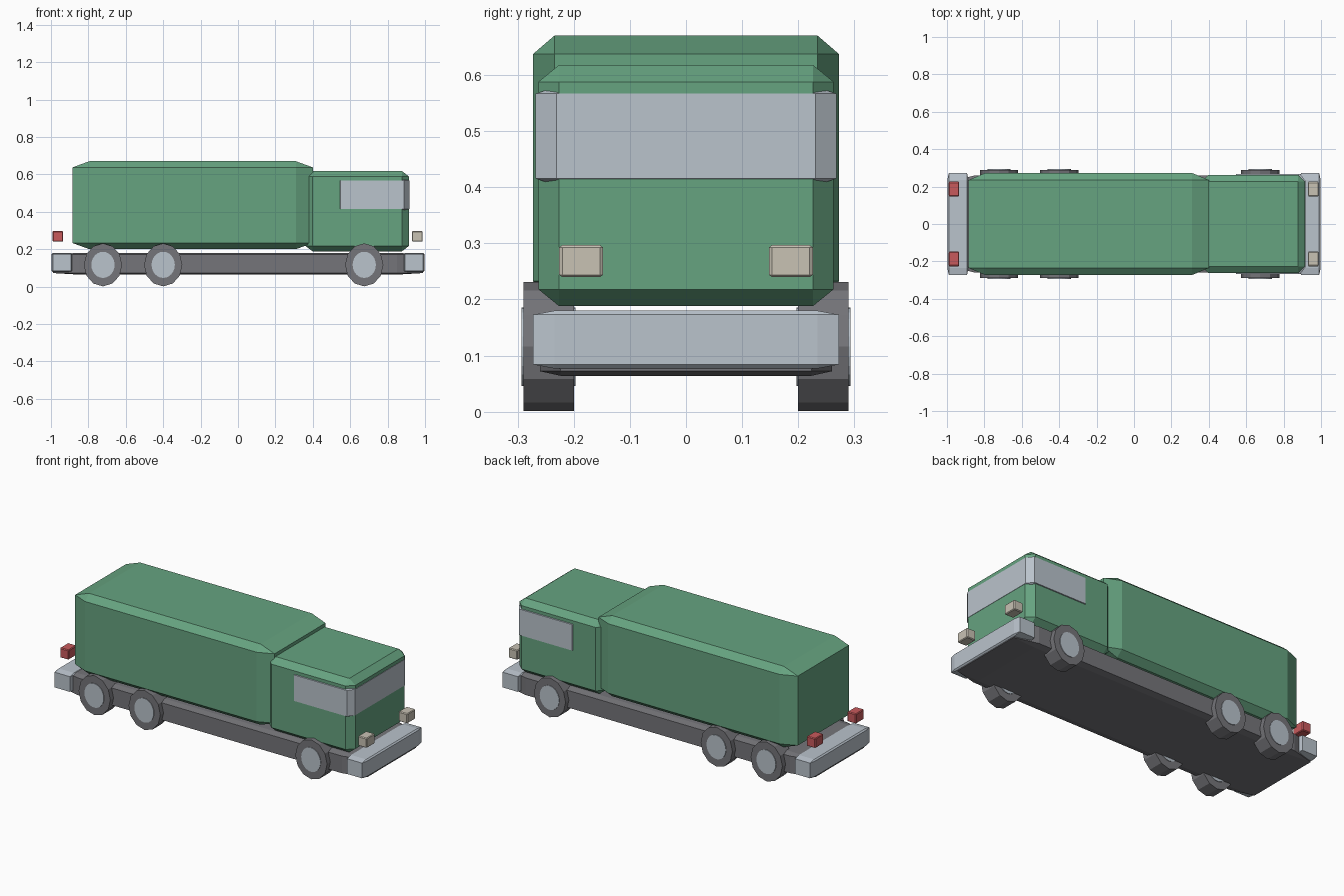
import bpy
import math

cube = bpy.data.objects.get("Cube")
if cube:
    bpy.data.objects.remove(cube, do_unlink=True)


def material(name, r, g, b):
    mat = bpy.data.materials.new(name)
    mat.use_nodes = True
    mat.diffuse_color = (r, g, b, 1)
    mat.node_tree.nodes["Principled BSDF"].inputs["Base Color"].default_value = (r, g, b, 1)
    return mat


green = material("body green", 0.133, 0.366, 0.216)
silver = material("glass and trim grey", 0.49, 0.546, 0.604)
dark = material("dark grey", 0.178, 0.178, 0.193)
cream = material("headlight cream", 0.578, 0.539, 0.456)
red = material("tail light red", 0.578, 0.102, 0.107)


def block(name, x, y, z, mat):
    """Chamfered box from (min, max) ranges; the chamfer stretches with the box."""
    ranges = (x, y, z)
    bpy.ops.mesh.primitive_cube_add(size=1, location=[(a + b) / 2 for a, b in ranges])
    obj = bpy.context.object
    obj.name = name
    obj.scale = [b - a for a, b in ranges]
    obj.data.materials.append(mat)
    bevel = obj.modifiers.new("chamfer", 'BEVEL')
    bevel.width = 0.07
    bevel.segments = 1
    return obj


def disc(name, x, y, radius, width, sides, mat):
    """Upright disc on the y axle, slightly taller than long."""
    bpy.ops.mesh.primitive_cylinder_add(vertices=sides, radius=radius, depth=width,
                                        location=(x, y, 0.116),
                                        rotation=(math.pi / 2, 0, 0))
    obj = bpy.context.object
    obj.name = name
    obj.scale.x = 0.89
    obj.data.materials.append(mat)


# Body and frame
block("cargo_body", (-0.885, 0.4), (-0.273, 0.273), (0.2, 0.67), green)
block("cab", (0.36, 0.915), (-0.263, 0.263), (0.188, 0.618), green)
block("cab_windows", (0.52, 0.9165), (-0.268, 0.268), (0.403, 0.579), silver)
block("chassis", (-0.99, 0.99), (-0.26, 0.26), (0.064, 0.18), dark)

# Bumpers
block("front_bumper", (0.885, 0.998), (-0.273, 0.273), (0.077, 0.18), silver)
block("rear_bumper", (-0.998, -0.885), (-0.273, 0.273), (0.077, 0.18), silver)

# Lights and wheels on both sides
for side, s in (("near", -1), ("far", 1)):
    y = tuple(sorted((s * 0.148, s * 0.226)))
    block(side + "_headlight", (0.93, 0.987), y, (0.24, 0.297), cream)
    block(side + "_tail_light", (-0.991, -0.935), y, (0.24, 0.297), red)
    for place, x in (("front", 0.675), ("middle", -0.4), ("rear", -0.722)):
        disc(f"{side}_{place}_tyre", x, s * 0.245, 0.115, 0.09, 12, dark)
        disc(f"{side}_{place}_hub", x, s * 0.245, 0.07, 0.097, 24, silver)
